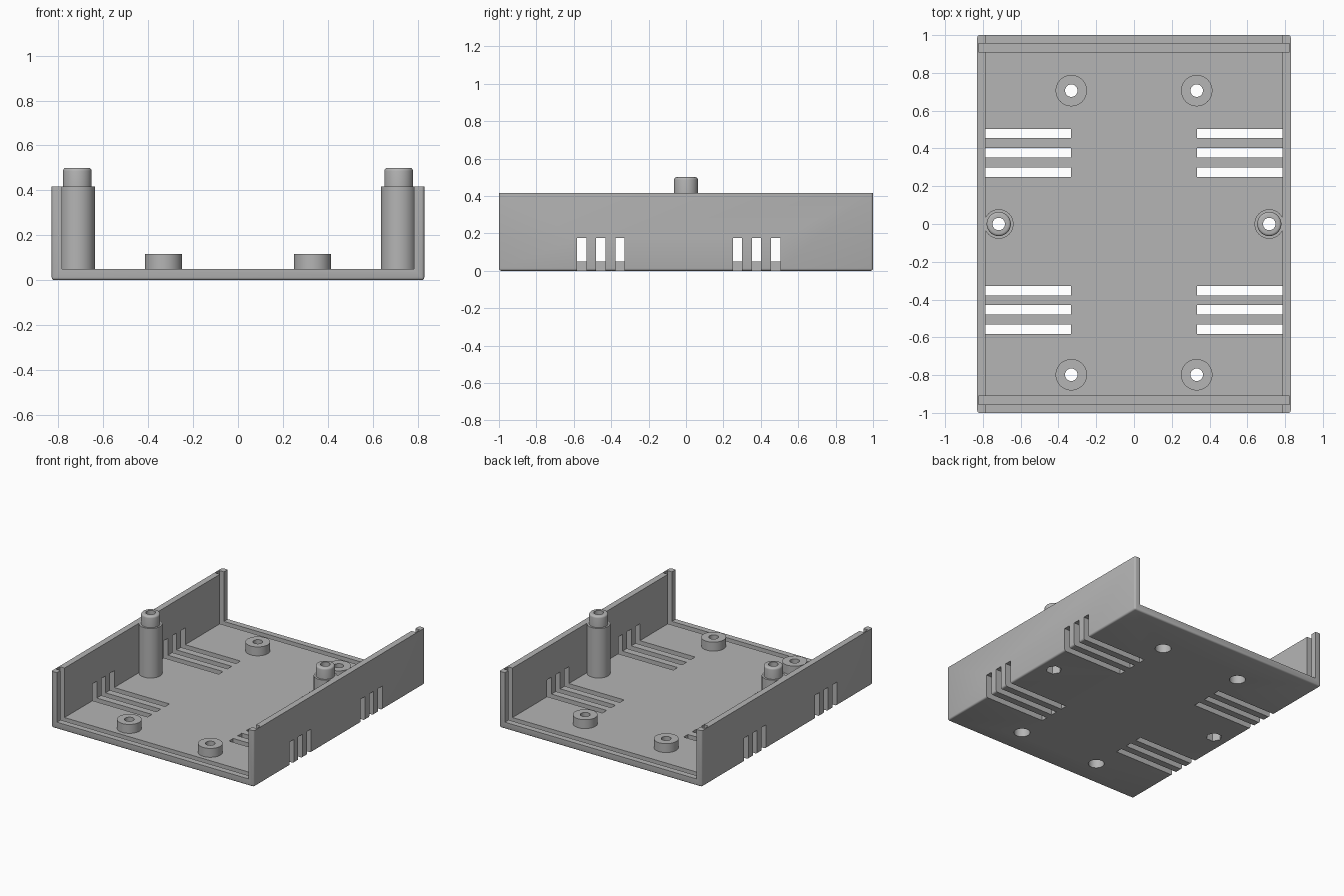
import bpy, bmesh, math
from mathutils import Matrix

cube = bpy.data.objects.get("Cube")
if cube:
    bpy.data.objects.remove(cube, do_unlink=True)

grey = bpy.data.materials.new("plain grey plastic")
grey.use_nodes = True
COLOUR = (0.46, 0.46, 0.46, 1)
grey.diffuse_color = COLOUR
grey.node_tree.nodes["Principled BSDF"].inputs["Base Color"].default_value = COLOUR

HALF_W, HEIGHT, FLOOR, INNER = 0.83, 0.417, 0.05, 0.785
BORE, RECESS = 0.033, 0.055


def add_object(name, bm):
    bmesh.ops.recalc_face_normals(bm, faces=bm.faces)
    mesh = bpy.data.meshes.new(name)
    bm.to_mesh(mesh)
    bm.free()
    mesh.materials.append(grey)
    obj = bpy.data.objects.new(name, mesh)
    bpy.context.collection.objects.link(obj)
    return obj


def box_into(bm, x, y, z):
    """Add a box given its (low, high) range on each axis."""
    size = [b - a for a, b in (x, y, z)]
    mid = [(a + b) / 2 for a, b in (x, y, z)]
    bmesh.ops.create_cube(bm, size=1, matrix=Matrix.Translation(mid) @ Matrix.Diagonal((*size, 1)))


def lathe_into(bm, profile, x, y, sides=48):
    """Turn an (r, z) outline, bottom to top, into a solid at x, y."""
    rings = []
    for r, z in profile:
        rings.append([bm.verts.new((x + r * math.cos(2 * math.pi * i / sides),
                                    y + r * math.sin(2 * math.pi * i / sides), z))
                      for i in range(sides)])
    for low, high in zip(rings, rings[1:]):
        for i in range(sides):
            j = (i + 1) % sides
            bm.faces.new((low[i], low[j], high[j], high[i]))
    bm.faces.new(rings[0][::-1])
    bm.faces.new(rings[-1])


def activate(obj):
    bpy.ops.object.select_all(action='DESELECT')
    obj.select_set(True)
    bpy.context.view_layer.objects.active = obj


def cut(obj, *cutters):
    for cutter in cutters:
        activate(obj)
        mod = obj.modifiers.new("cut", 'BOOLEAN')
        mod.operation, mod.solver, mod.object = 'DIFFERENCE', 'EXACT', cutter
        bpy.ops.object.modifier_apply(modifier=mod.name)


# Outer block with softened bottom and corner edges
bm = bmesh.new()
box_into(bm, (-HALF_W, HALF_W), (-1, 1), (0, HEIGHT))
edges = [e for e in bm.edges if min(v.co.z for v in e.verts) < 0.01]
bmesh.ops.bevel(bm, geom=edges, offset=0.012, segments=3, profile=0.5, affect='EDGES')
tray = add_object("tray", bm)

# Open channel between the side walls
bm = bmesh.new()
box_into(bm, (-INNER, INNER), (-2, 2), (FLOOR, 1))
channel = add_object("channel_cutter", bm)

# Grooves that hold the end panels
bm = bmesh.new()
for y in (-0.933, 0.933):
    box_into(bm, (-0.822, 0.822), (y - 0.023, y + 0.023), (0.015, 1))
grooves = add_object("groove_cutter", bm)

# Vent slots running through the floor and up the walls
bm = bmesh.new()
for side in (-1, 1):
    for start in (0.25, -0.582):
        for i in range(3):
            y = start + i * 0.102
            box_into(bm, sorted((side * 0.333, side)), (y, y + 0.05), (-0.1, 0.175))
vents = add_object("vent_cutter", bm)

# Stepped screw holes for the standoffs, plain bores and nut pockets for the posts
standoff_spots = [(x, y) for y in (-0.798, 0.706) for x in (-0.332, 0.332)]
post_spots = [(-0.716, 0), (0.716, 0)]
bm = bmesh.new()
for x, y in standoff_spots:
    lathe_into(bm, [(RECESS, -0.1), (RECESS, 0.08), (BORE, 0.08), (BORE, 1)], x, y)
screw_holes = add_object("screw_hole_cutter", bm)
bm = bmesh.new()
for x, y in post_spots:
    lathe_into(bm, [(BORE, -0.1), (BORE, 1)], x, y)
bores = add_object("bore_cutter", bm)
bm = bmesh.new()
for x, y in post_spots:
    lathe_into(bm, [(RECESS, -0.1), (RECESS, 0.2)], x, y, sides=6)
nut_pockets = add_object("nut_pocket_cutter", bm)

cut(tray, channel, grooves, vents, screw_holes, nut_pockets)
parts = [tray]

# Short standoffs on the floor
for (x, y), name in zip(standoff_spots, ("front_right", "front_left", "back_right", "back_left")):
    bm = bmesh.new()
    lathe_into(bm, [(0.083, 0.045), (0.083, 0.116)], x, y)
    standoff = add_object(name + "_standoff", bm)
    cut(standoff, screw_holes)
    parts.append(standoff)

# Tall posts with a rounded locating peg on top
for (x, y), name in zip(post_spots, ("right", "left")):
    bm = bmesh.new()
    peg = [(0.05 + 0.014 * math.cos(a), 0.486 + 0.014 * math.sin(a))
           for a in (i * math.pi / 8 for i in range(5))]
    lathe_into(bm, [(0.078, 0.045), (0.078, HEIGHT), (0.064, HEIGHT)] + peg, x, y)
    post = add_object(name + "_post", bm)
    cut(post, bores, nut_pockets)
    parts.append(post)

for helper in (channel, grooves, vents, screw_holes, bores, nut_pockets):
    bpy.data.objects.remove(helper, do_unlink=True)

for part in parts:
    activate(part)
    bpy.ops.object.shade_smooth_by_angle(angle=math.radians(32))
